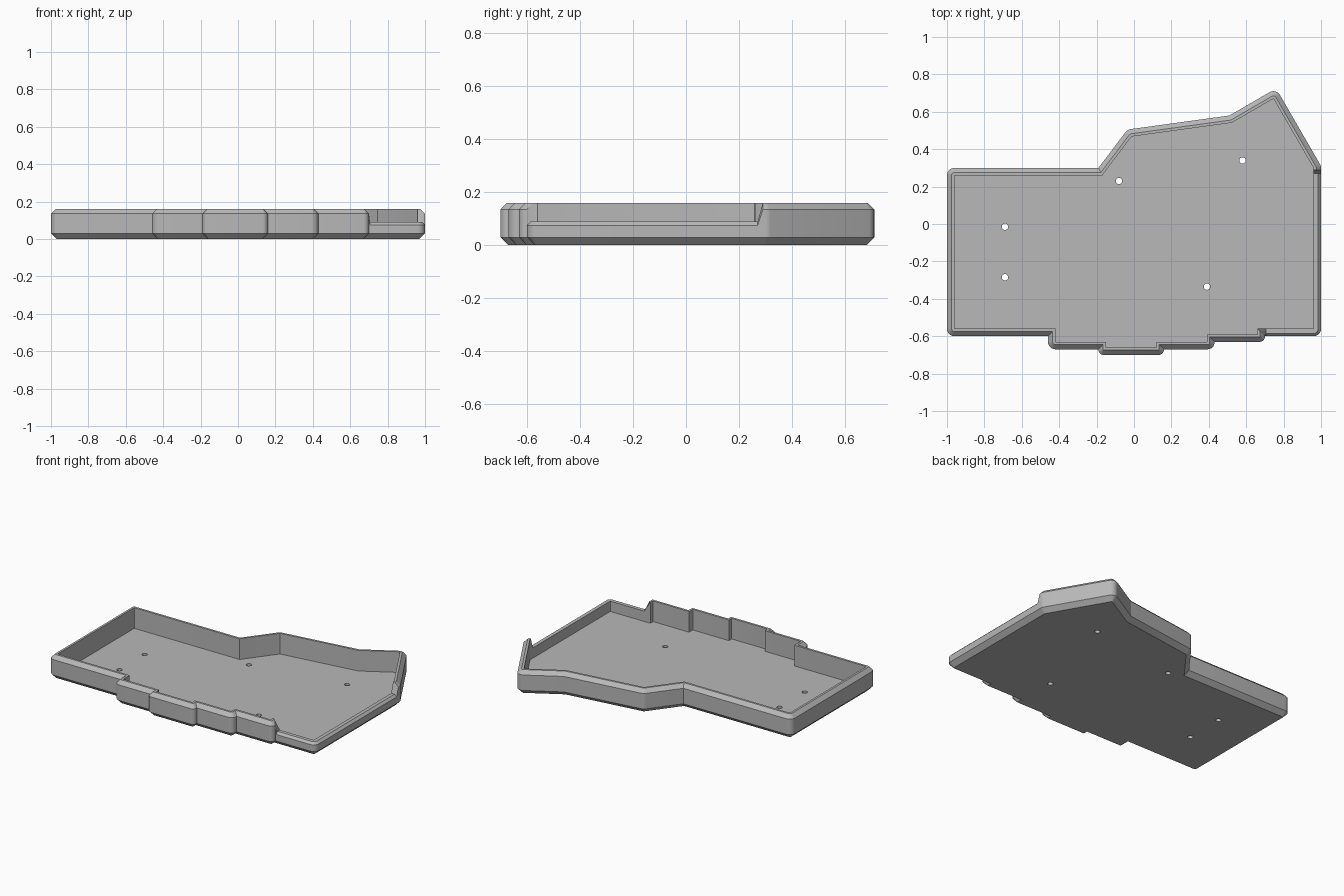
import bpy, bmesh, math
from mathutils import Vector

if "Cube" in bpy.data.objects:
    bpy.data.objects.remove(bpy.data.objects["Cube"], do_unlink=True)

WALL, FLOOR = 0.04, 0.02
SEGMENTS = 6

# Outline corners, counter-clockwise: x, y, corner radius, on the low ledge
OUTLINE = [
    (-1, -0.6, 0.04, False), (-0.46, -0.6, 0, False),
    (-0.46, -0.67, 0.04, False), (-0.19, -0.67, 0, False),
    (-0.19, -0.7, 0.028, False), (0.16, -0.7, 0.028, False),
    (0.16, -0.67, 0, False), (0.43, -0.67, 0.036, False),
    (0.43, -0.63, 0, False), (0.7, -0.63, 0.028, False),
    (0.7, -0.6, 0, False), (0.706, -0.6, 0, True),
    (1, -0.6, 0.04, True), (1, 0.27, 0, True),
    (1, 0.29, 0, False), (1, 0.31, 0.04, False),
    (0.76, 0.725, 0.04, False), (0.51, 0.58, 0, False),
    (-0.035, 0.505, 0.04, False), (-0.19, 0.3, 0, False),
    (-1, 0.3, 0.04, False),
]
HOLES = [(-0.69, -0.015), (-0.69, -0.285), (-0.08, 0.23), (0.58, 0.34), (0.39, -0.335)]


def profile(low):
    """Wall section as (inset, height), from the underside round to the floor."""
    shoulder, chamfer, top = (0.075, 0.015, 0.09) if low else (0.135, 0.025, 0.16)
    return [(0.03, 0), (0, 0.03), (0, shoulder), (chamfer, top), (WALL, top), (WALL, FLOOR)]


def columns():
    """Sweep the wall section round the outline, rounding the convex corners."""
    result = []
    for i, (x, y, radius, low) in enumerate(OUTLINE):
        here = Vector((x, y))
        before = Vector(OUTLINE[i - 1][:2])
        after = Vector(OUTLINE[(i + 1) % len(OUTLINE)][:2])
        d1, d2 = (here - before).normalized(), (after - here).normalized()
        n1, n2 = Vector((d1.y, -d1.x)), Vector((d2.y, -d2.x))
        miter = (n1 + n2) / (1 + n1.dot(n2))
        start = math.atan2(n1.y, n1.x)
        turn = math.atan2(d1.cross(d2), d1.dot(d2))
        steps = SEGMENTS if radius else 0
        for k in range(steps + 1):
            column = []
            for inset, z in profile(low):
                p = here - miter * inset
                if radius:
                    r = max(radius - inset, 0.002)
                    a = start + turn * k / steps
                    p = p - miter * r + Vector((math.cos(a), math.sin(a))) * r
                column.append((p.x, p.y, z))
            result.append(column)
    return result


def make_object(name, bm):
    bmesh.ops.recalc_face_normals(bm, faces=bm.faces)
    mesh = bpy.data.meshes.new(name)
    bm.to_mesh(mesh)
    bm.free()
    obj = bpy.data.objects.new(name, mesh)
    bpy.context.collection.objects.link(obj)
    return obj


# Tray: underside, chamfered wall, rim and floor
bm = bmesh.new()
cols = [[bm.verts.new(p) for p in column] for column in columns()]
for a, b in zip(cols, cols[1:] + cols[:1]):
    for j in range(len(a) - 1):
        bm.faces.new((a[j], b[j], b[j + 1], a[j + 1]))
bm.faces.new([c[0] for c in reversed(cols)])
bm.faces.new([c[-1] for c in cols])
tray = make_object("case_tray", bm)

# Screw holes through the floor
bm = bmesh.new()
for x, y in HOLES:
    ring = bmesh.ops.create_cone(bm, cap_ends=True, segments=24, radius1=0.017,
                                 radius2=0.017, depth=0.2)
    bmesh.ops.translate(bm, verts=ring["verts"], vec=(x, y, 0))
cutter = make_object("screw_hole_cutter", bm)
cutter.hide_render = True

bpy.ops.object.select_all(action="DESELECT")
tray.select_set(True)
bpy.context.view_layer.objects.active = tray
cut = tray.modifiers.new("screw_holes", "BOOLEAN")
cut.operation, cut.solver, cut.object = "DIFFERENCE", "EXACT", cutter
bpy.ops.object.modifier_apply(modifier=cut.name)
bpy.data.objects.remove(cutter, do_unlink=True)

# Plain grey plastic
grey = bpy.data.materials.new("grey_plastic")
grey.use_nodes = True
colour = (0.48, 0.48, 0.48, 1)
grey.diffuse_color = colour
grey.node_tree.nodes["Principled BSDF"].inputs["Base Color"].default_value = colour
tray.data.materials.clear()
tray.data.materials.append(grey)
bpy.ops.object.shade_smooth_by_angle(angle=math.radians(20))
